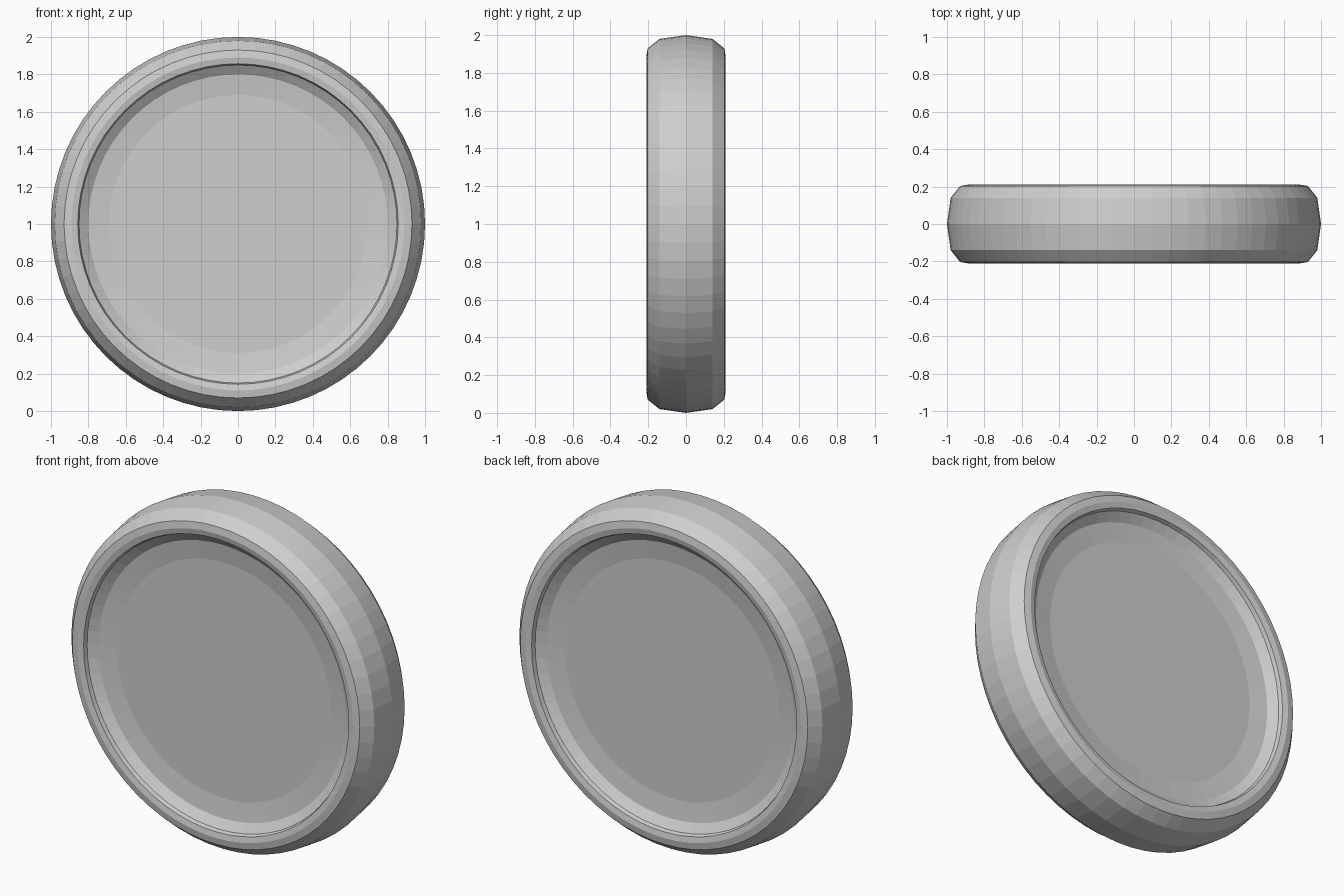
import bpy, bmesh, math
from mathutils import Vector

if "Cube" in bpy.data.objects:
    bpy.data.objects.remove(bpy.data.objects["Cube"], do_unlink=True)

SEGMENTS = 64

# One plain grey for the whole wheel
grey = bpy.data.materials.new("light_grey")
grey.use_nodes = True
grey.diffuse_color = (0.62, 0.62, 0.62, 1)
grey.node_tree.nodes["Principled BSDF"].inputs["Base Color"].default_value = (0.62, 0.62, 0.62, 1)


def lathe(name, profile):
    """Spin (radius, y) points around the horizontal y axis."""
    bm = bmesh.new()
    verts = [bm.verts.new((0, y, r)) for r, y in profile]
    edges = [bm.edges.new(pair) for pair in zip(verts, verts[1:])]
    bmesh.ops.spin(bm, geom=verts + edges, cent=(0, 0, 0), axis=(0, 1, 0),
                   angle=math.tau, steps=SEGMENTS, use_duplicate=False)
    bmesh.ops.remove_doubles(bm, verts=bm.verts, dist=0.0005)
    bmesh.ops.recalc_face_normals(bm, faces=bm.faces)
    bmesh.ops.translate(bm, verts=bm.verts, vec=Vector((0, 0, 1)))
    mesh = bpy.data.meshes.new(name)
    bm.to_mesh(mesh)
    bm.free()
    mesh.materials.append(grey)
    obj = bpy.data.objects.new(name, mesh)
    bpy.context.collection.objects.link(obj)
    return obj


# Front half: dished centre, steep lip, rounded rim, bevelled tread
half = [(0, -0.13), (0.69, -0.13), (0.80, -0.145), (0.85, -0.18),
        (0.857, -0.203), (0.89, -0.21), (0.93, -0.203), (0.98, -0.14)]

# Back half mirrors the front across the widest ring
back = [(r, -y) for r, y in reversed(half)]
lathe("wheel", half + [(1.0, 0)] + back)
